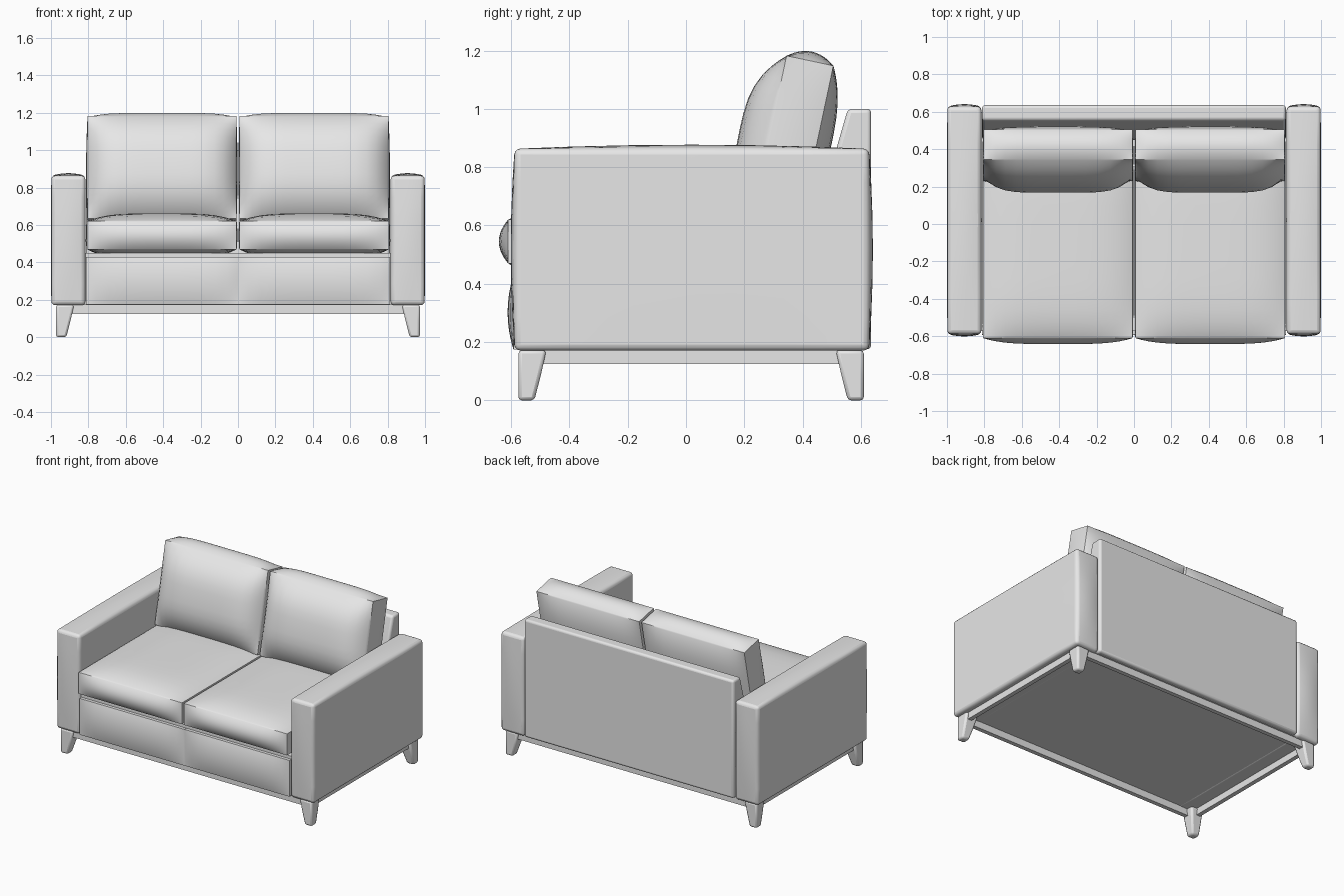
import bpy, bmesh, math
from mathutils import Matrix, Vector

if "Cube" in bpy.data.objects:
    bpy.data.objects.remove(bpy.data.objects["Cube"])

fabric = bpy.data.materials.new("light grey")
fabric.diffuse_color = (0.8, 0.8, 0.8, 1)
fabric.use_nodes = True
fabric.node_tree.nodes["Principled BSDF"].inputs["Base Color"].default_value = fabric.diffuse_color


def finish(name, bm, bevel=0.0, segments=3, angle=35):
    bmesh.ops.recalc_face_normals(bm, faces=bm.faces[:])
    me = bpy.data.meshes.new(name)
    bm.to_mesh(me)
    bm.free()
    ob = bpy.data.objects.new(name, me)
    bpy.context.collection.objects.link(ob)
    me.materials.append(fabric)
    bpy.ops.object.select_all(action='DESELECT')
    ob.select_set(True)
    bpy.context.view_layer.objects.active = ob
    if bevel:
        mod = ob.modifiers.new("soft edges", 'BEVEL')
        mod.width, mod.segments = bevel, segments
        mod.limit_method, mod.angle_limit = 'ANGLE', math.radians(40)
    bpy.ops.object.shade_smooth_by_angle(angle=math.radians(angle))
    return ob


def pillow(name, center, half, bulge, power=(2, 2, 2), n=6, dense=False,
           tilt=0.0, bevel=0.0):
    """Box whose six faces puff outward; bulge = (neg, pos) for each axis."""
    bm = bmesh.new()
    verts = {}

    def vert(key):
        if key not in verts:
            t = [2 * k / n - 1 for k in key]
            if dense:  # more rows close to the seams
                t = [math.sin(math.pi / 2 * a) for a in t]
            co = [t[i] * half[i] for i in range(3)]
            for i in range(3):
                if key[i] in (0, n):
                    j, k = (i + 1) % 3, (i + 2) % 3
                    puff = (1 - abs(t[j]) ** power[j]) * (1 - abs(t[k]) ** power[k])
                    co[i] += bulge[i][key[i] == n] * puff * (1 if key[i] else -1)
            verts[key] = bm.verts.new(co)
        return verts[key]

    for axis in range(3):
        for side in (0, n):
            for a in range(n):
                for b in range(n):
                    quad = []
                    for p, q in ((a, b), (a + 1, b), (a + 1, b + 1), (a, b + 1)):
                        key = [p, q]
                        key.insert(axis, side)
                        quad.append(vert(tuple(key)))
                    bm.faces.new(quad)
    bm.transform(Matrix.Translation(center) @ Matrix.Rotation(tilt, 4, 'X'))
    return finish(name, bm, bevel)


def box(name, lo, hi, bevel=0.0):
    bm = bmesh.new()
    bmesh.ops.create_cube(bm, size=1)
    for v in bm.verts:
        v.co = [lo[i] if v.co[i] < 0 else hi[i] for i in range(3)]
    return finish(name, bm, bevel)


def leg(name, sx, y_out, sy):
    """Tapered leg: outer faces upright, inner faces sloping."""
    bm = bmesh.new()
    rings = []
    for z, w in ((0, 0.055), (0.09, 0.078), (0.172, 0.096)):
        x0, x1 = sx * 0.973, sx * (0.973 - w)
        y0, y1 = y_out, y_out - sy * w
        rings.append([bm.verts.new(c) for c in
                      ((x0, y0, z), (x1, y0, z), (x1, y1, z), (x0, y1, z))])
    for r, s in zip(rings, rings[1:]):
        for i in range(4):
            bm.faces.new((r[i], r[(i + 1) % 4], s[(i + 1) % 4], s[i]))
    bm.faces.new(rings[0])
    bm.faces.new(rings[-1])
    return finish(name, bm, 0.012, 2)


for sx, side in ((-1, "left"), (1, "right")):
    # Arms
    pillow(side + "_arm", (sx * 0.907, 0.02, 0.517), (0.091, 0.608, 0.346),
           ((0.002, 0.002), (0.013, 0.013), (0, 0.014)), n=6, bevel=0.02)
    # Seat and back cushions
    pillow(side + "_seat_cushion", (sx * 0.407, -0.095, 0.545), (0.4, 0.515, 0.075),
           ((0.004, 0.004), (0.032, 0.01), (0.055, 0.042)),
           power=(4, 6, 2), n=16, dense=True)
    pillow(side + "_back_cushion", (sx * 0.407, 0.367, 0.891), (0.398, 0.082, 0.28),
           ((0.006, 0.006), (0.105, 0.05), (0.01, 0.032)),
           power=(6, 2, 3), n=16, dense=True, tilt=math.radians(-12))
    # Padded front panels
    pillow(side + "_front_panel", (sx * 0.407, -0.4, 0.302), (0.406, 0.192, 0.127),
           ((0, 0), (0.02, 0), (0, 0)), power=(6, 2, 2), n=12, dense=True)
    # Legs and side rails
    leg(side + "_front_leg", sx, -0.575, -1)
    leg(side + "_back_leg", sx, 0.61, 1)
    xs = sorted((sx * 0.925, sx * 0.955))
    box(side + "_rail", (xs[0], -0.5, 0.125), (xs[1], 0.54, 0.175))

# Front and back rails
box("front_rail", (-0.89, -0.56, 0.125), (0.89, -0.53, 0.178))
box("back_rail", (-0.89, 0.565, 0.125), (0.89, 0.595, 0.178))

# Seat base
box("seat_base", (-0.83, -0.57, 0.173), (0.83, 0.6, 0.45))

# Back frame, sloped at the front
bm = bmesh.new()
profile = ((0.635, 0.175), (0.635, 1.0), (0.555, 1.0), (0.512, 0.85),
           (0.45, 0.5), (0.45, 0.175))
face = bm.faces.new([bm.verts.new((-0.812, y, z)) for y, z in profile])
ext = bmesh.ops.extrude_face_region(bm, geom=[face])
bmesh.ops.translate(bm, vec=Vector((1.624, 0, 0)),
                    verts=[g for g in ext["geom"] if isinstance(g, bmesh.types.BMVert)])
finish("back_frame", bm, 0.015)
